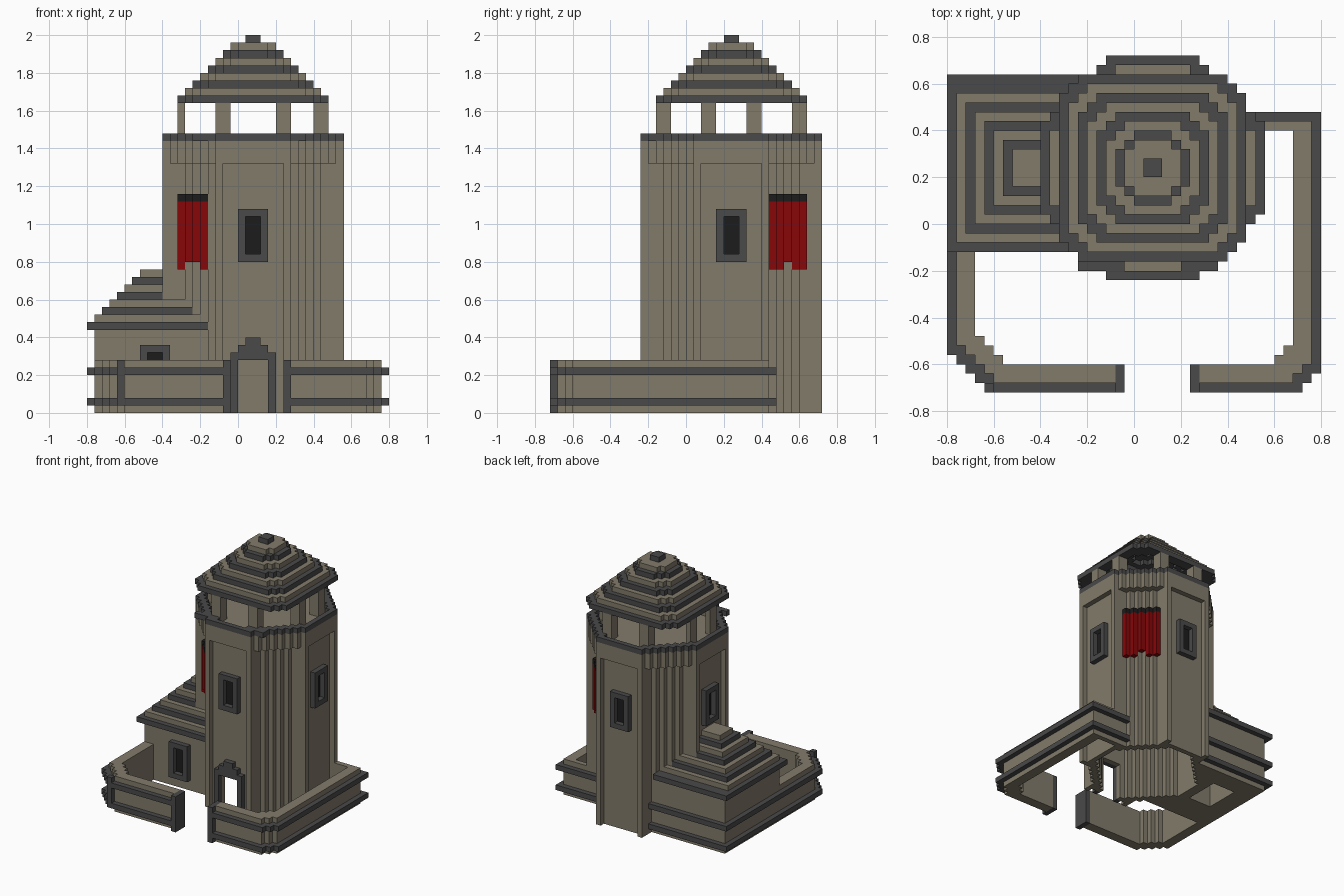
import bpy, bmesh
from mathutils import Vector

if "Cube" in bpy.data.objects:
    bpy.data.objects.remove(bpy.data.objects["Cube"])

U = 0.04                      # block size
TX, TY = 2, 6                 # tower centre in blocks
STONE, DARK, RED, BLACK = range(4)


def material(name, rgb):
    m = bpy.data.materials.new(name)
    m.diffuse_color = (*rgb, 1)
    m.use_nodes = True
    m.node_tree.nodes["Principled BSDF"].inputs["Base Color"].default_value = m.diffuse_color
    return m


mats = [material("taupe stone", (0.225, 0.199, 0.147)),
        material("dark stone", (0.067, 0.067, 0.067)),
        material("red cloth", (0.245, 0.002, 0.003)),
        material("black", (0.012, 0.012, 0.012))]

grid = {}                     # block -> (part, colour)


def fill(part, col, xs, ys, zs, rule=None, over=False):
    """Fill a box of blocks; rule tests block centres; part None carves."""
    for x in range(*xs):
        for y in range(*ys):
            if rule and not rule(x + 0.5, y + 0.5):
                continue
            for z in range(*zs):
                if part is None:
                    grid.pop((x, y, z), None)
                elif over or (x, y, z) not in grid:
                    grid[x, y, z] = (part, col)


def octagon(r, flat):
    def rule(x, y):
        a, b = abs(x - TX), abs(y - TY)
        return a < r and b < r and a + b <= r + flat - 1
    return rule


def ring(outer, inner):
    return lambda x, y: outer(x, y) and not inner(x, y)


def tower(part, col, zs, rule, over=False):
    fill(part, col, (TX - 12, TX + 12), (TY - 12, TY + 12), zs, rule, over)


def on_faces(depth0, depth1, w0, w1):
    """Blocks on the four flat sides, by distance from axis and from side centre."""
    def rule(x, y):
        a, b = abs(x - TX), abs(y - TY)
        lo, hi = min(a, b), max(a, b)
        return depth0 < hi < depth1 and w0 < lo < w1
    return rule


# tower shaft: hollow octagon with edge pilasters, corbel and gallery floor
tower("tower_shaft", STONE, (0, 33), ring(octagon(11, 4), octagon(10, 3)))
tower("tower_shaft", STONE, (0, 33), on_faces(9, 12, 4, 5))
tower("tower_shaft", STONE, (33, 36), ring(octagon(12, 5), octagon(9, 4)))
tower("tower_shaft", STONE, (35, 36), octagon(10, 5))
tower("gallery_rim", DARK, (36, 37), ring(octagon(12, 5), octagon(11, 4)))
fill("gallery_rim", DARK, (TX - 8, TX - 3), (-5, -4), (36, 37))
fill("gallery_rim", DARK, (TX + 3, TX + 7), (-5, -4), (36, 37))

# windows on all four sides
tower("tower_windows", DARK, (20, 27), on_faces(11, 12, 0, 2))
tower(None, 0, (21, 26), on_faces(11, 12, 0, 1))
tower("tower_windows", BLACK, (21, 26), on_faces(10, 11, 0, 1), True)

# arched doorway
for half, top in ((3, 8), (2, 9), (1, 10)):
    fill("door_frame", DARK, (TX - half, TX + half), (-6, -5), (0, top))
fill(None, 0, (TX - 2, TX + 2), (-6, -2), (0, 7))


# banners on two opposite corners
def banner(side, lo, hi):
    def rule(x, y):
        a, b = (x - TX) * side, (y - TY) * side
        return a > 0 and b > 0 and a + b == 15 and lo < (b if side > 0 else a) < hi
    return rule


for side, lo, notch0, notch1 in ((-1, 6, 7, 9), (1, 5, 7, 8)):
    tower("banners", RED, (20, 28), banner(side, lo, 10))
    tower("banners", RED, (19, 20), banner(side, lo, notch0))
    tower("banners", RED, (19, 20), banner(side, notch1, 10))
    tower("banners", BLACK, (28, 29), banner(side, lo, 10))

# gallery columns, thinner on the west side
for s in (-1, 1):
    for t in (-1, 1):
        cx, cy = TX + s * 4, TY + t * 9
        x0 = TX + 8 if s > 0 else TX - 10
        fill("columns", STONE, (cx - 1, cx + 1), (cy - 1, cy + 1), (36, 41))
        cy = TY + t * 3
        fill("columns", STONE, (x0, x0 + (2 if s > 0 else 1)), (cy - 1, cy + 1), (36, 41))

# stepped roof in alternating bands, hollow with a dark lining
steps = [(10, 8), (9, 7), (8, 6), (7, 5), (6, 4), (5, 3), (4, 2), (3, 2), (1, 1), (0, 0)]
for i in range(9):
    outer, nxt = octagon(*steps[i]), octagon(*steps[i + 1])
    r, flat = steps[i]
    hollow = octagon(r - 2, flat - 2 if i < 6 else 0)
    tower("tower_roof", STONE if i % 2 else DARK, (41 + i, 42 + i), ring(outer, nxt))
    tower("tower_roof", DARK, (41 + i, 42 + i), ring(nxt, hollow) if i < 7 else nxt)

# annex house beside the tower, with stepped hip roof
shaft = octagon(11, 4)
outside = lambda x, y: not shaft(x, y)
fill("annex", STONE, (-19, -4), (-2, 15), (0, 11), outside)
fill(None, 0, (-15, -9), (4, 11), (0, 6),
     lambda x, y: not octagon(12, 5)(x, y))
for i in range(8):
    fill("annex_roof", STONE if i % 2 else DARK, (-20 + i, -4),
         (-3 + i, 15 - i if i else 16), (11 + i, 12 + i), outside)
fill("annex_window", DARK, (-13, -9), (-3, -2), (2, 9))
fill(None, 0, (-12, -10), (-3, -2), (3, 8))
fill("annex_window", BLACK, (-12, -10), (-2, -1), (3, 8), over=True)


# courtyard wall with chamfered front corners
def yard(x0, x1, y0, left, right):
    def rule(x, y):
        return x0 < x < x1 and y > y0 and abs(x) - y <= (left if x < 0 else right)
    return rule


def in_gate(x, y):
    return y < -12 and -1 < x < 6


def wall_rule(outer, inner):
    def rule(x, y):
        back = x > 0 and y > 10
        return outer(x, y) and (not inner(x, y) or back) and not in_gate(x, y) \
            and (x > 0 or y < 15) and outside(x, y)
    return rule


mid = yard(-19, 19, -17, 31, 33)
inner = yard(-17, 17, -15, 28, 29)
fill("courtyard_wall", STONE, (-20, 0), (-18, -2), (0, 7), wall_rule(mid, inner))
fill("courtyard_wall", STONE, (0, 20), (-18, 11), (0, 7), wall_rule(mid, inner))


# dark bands running around the wall and the annex
def band(x, y):
    limit = 33 if x < 0 else 35
    core = mid(x, y) and y < (15 if x < 0 else 11)
    return abs(x) - min(y, 0) <= limit and not core and not in_gate(x, y) \
        and y < (16 if x < 0 else 12) and outside(x, y)


def band_edge(x, y):
    """Keep only band blocks that touch the wall line."""
    return band(x, y) and any(
        not band(x + dx, y + dy) and mid(x + dx, y + dy)
        for dx in (-1, 0, 1) for dy in (-1, 0, 1))


for z in (1, 5):
    fill("wall_bands", DARK, (-20, 20), (-18, 16), (z, z + 1), band_edge)

# gate posts and corner strip
fill("gate_posts", DARK, (-2, -1), (-18, -15), (0, 7), over=True)
fill("gate_posts", DARK, (6, 7), (-18, -15), (0, 7), over=True)
fill("corner_strip", DARK, (-16, -15), (-18, -17), (1, 7))

# turn the blocks of each part into a mesh of exposed faces
DIRS = [Vector(d) for d in ((1, 0, 0), (-1, 0, 0), (0, 1, 0),
                            (0, -1, 0), (0, 0, 1), (0, 0, -1))]
for part in sorted({p for p, c in grid.values()}):
    bm = bmesh.new()
    verts = {}

    def corner(v):
        key = tuple(round(c) for c in v)
        if key not in verts:
            verts[key] = bm.verts.new(Vector(key) * U)
        return verts[key]

    for cell, (p, col) in grid.items():
        if p != part:
            continue
        c = Vector(cell) + Vector((0.5, 0.5, 0.5))
        for d in DIRS:
            if tuple(int(a + b) for a, b in zip(cell, d)) in grid:
                continue
            u = Vector((d.y, d.z, d.x))
            w = d.cross(u)
            f = bm.faces.new([corner(c + (d + a * u + b * w) / 2)
                              for a, b in ((-1, -1), (1, -1), (1, 1), (-1, 1))])
            f.material_index = col
    bmesh.ops.dissolve_limit(bm, angle_limit=0.02, verts=bm.verts[:],
                             edges=bm.edges[:], delimit={'MATERIAL', 'NORMAL'})
    me = bpy.data.meshes.new(part)
    bm.to_mesh(me)
    bm.free()
    for m in mats:
        me.materials.append(m)
    bpy.context.collection.objects.link(bpy.data.objects.new(part, me))
